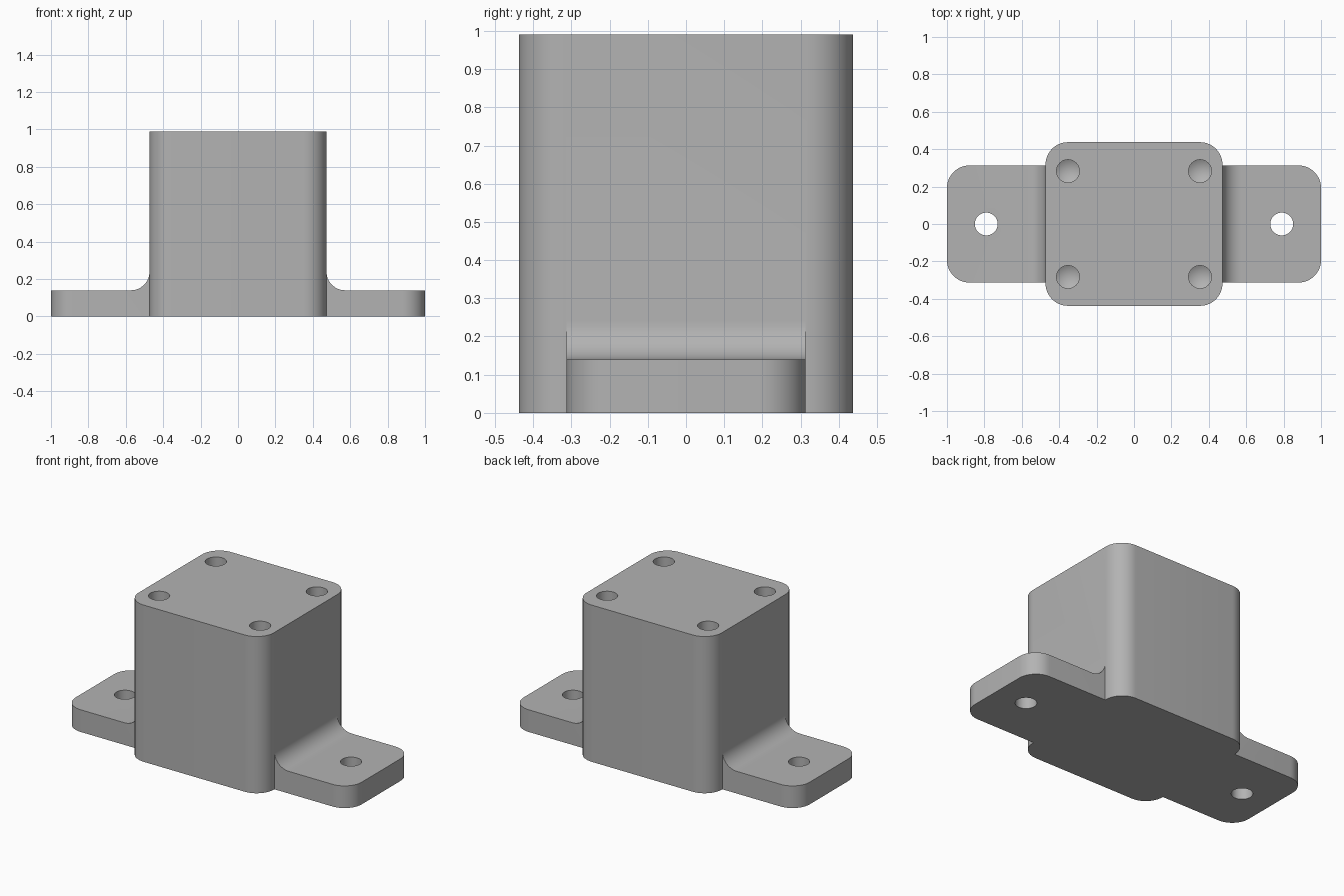
import bpy, bmesh
from math import sin, cos, pi, radians

if "Cube" in bpy.data.objects:
    bpy.data.objects.remove(bpy.data.objects["Cube"], do_unlink=True)

HALF_X, HALF_Y, HEIGHT = 0.473, 0.4375, 0.99
FLANGE_Y, FLANGE_Z, FILLET, CORNER = 0.313, 0.14, 0.1, 0.12
HOLE_R = 0.061

grey = bpy.data.materials.new("plain grey")
grey.use_nodes = True
grey.diffuse_color = (0.45, 0.45, 0.45, 1)
grey.node_tree.nodes["Principled BSDF"].inputs["Base Color"].default_value = grey.diffuse_color


def prism(name, outline, extrude, round_x):
    """Extrude an outline and round its upright edges at x = +/-round_x."""
    bm = bmesh.new()
    base = bm.faces.new([bm.verts.new(p) for p in outline])
    moved = bmesh.ops.extrude_face_region(bm, geom=[base])["geom"]
    bmesh.ops.translate(bm, vec=extrude, verts=[v for v in moved if isinstance(v, bmesh.types.BMVert)])
    upright = [e for e in bm.edges
               if all(abs(abs(v.co.x) - round_x) < 1e-4 for v in e.verts)
               and abs(e.verts[0].co.z - e.verts[1].co.z) > 0.01]
    bmesh.ops.bevel(bm, geom=upright, offset=CORNER, segments=12, profile=0.5, affect='EDGES')
    bmesh.ops.recalc_face_normals(bm, faces=bm.faces)
    return finish(name, bm)


def drill(name, x, y, top, bottom, tip=0.0):
    """Round cutter, optionally ending in a conical drill tip."""
    n = 40
    bm = bmesh.new()
    rings = [[bm.verts.new((x + HOLE_R * cos(2 * pi * i / n), y + HOLE_R * sin(2 * pi * i / n), z))
              for i in range(n)] for z in (bottom, top)]
    for i in range(n):
        j = (i + 1) % n
        bm.faces.new((rings[0][i], rings[0][j], rings[1][j], rings[1][i]))
    bm.faces.new(rings[1])
    if tip:
        point = bm.verts.new((x, y, bottom - tip))
        for i in range(n):
            bm.faces.new((rings[0][(i + 1) % n], rings[0][i], point))
    else:
        bm.faces.new(rings[0][::-1])
    bmesh.ops.recalc_face_normals(bm, faces=bm.faces)
    return finish(name, bm)


def finish(name, bm):
    mesh = bpy.data.meshes.new(name)
    bm.to_mesh(mesh)
    bm.free()
    mesh.materials.append(grey)
    obj = bpy.data.objects.new(name, mesh)
    bpy.context.collection.objects.link(obj)
    return obj


def combine(target, tool, operation):
    mod = target.modifiers.new(tool.name, 'BOOLEAN')
    mod.object, mod.operation, mod.solver = tool, operation, 'EXACT'
    bpy.context.view_layer.objects.active = target
    bpy.ops.object.modifier_apply(modifier=mod.name)
    bpy.data.objects.remove(tool, do_unlink=True)


# Tall block with rounded upright corners
block = prism("mounting_block",
              [(sx * HALF_X, sy * HALF_Y, 0) for sx, sy in ((-1, -1), (1, -1), (1, 1), (-1, 1))],
              (0, 0, HEIGHT), HALF_X)

# Flange running through the block, with a concave fillet on each side
side = [(1, 0), (1, FLANGE_Z)]
for i in range(13):
    a = pi / 2 * i / 12
    side.append((HALF_X + FILLET - FILLET * sin(a), FLANGE_Z + FILLET - FILLET * cos(a)))
side.append((HALF_X - 0.05, FLANGE_Z + FILLET))
profile = side + [(-x, z) for x, z in reversed(side)]
flange = prism("flange", [(x, -FLANGE_Y, z) for x, z in profile], (0, 2 * FLANGE_Y, 0), 1)
combine(block, flange, 'UNION')

# Through holes in the ears, blind drilled holes in the top
for sx in (-1, 1):
    combine(block, drill("ear_hole", sx * 0.79, 0, 0.4, -0.1), 'DIFFERENCE')
    for sy in (-1, 1):
        combine(block, drill("top_hole", sx * 0.353, sy * 0.283, HEIGHT + 0.1, 0.66, 0.035), 'DIFFERENCE')

# Smooth rounds with crisp edges
bpy.ops.object.select_all(action='DESELECT')
block.select_set(True)
bpy.context.view_layer.objects.active = block
bpy.ops.object.shade_smooth_by_angle(angle=radians(25))
